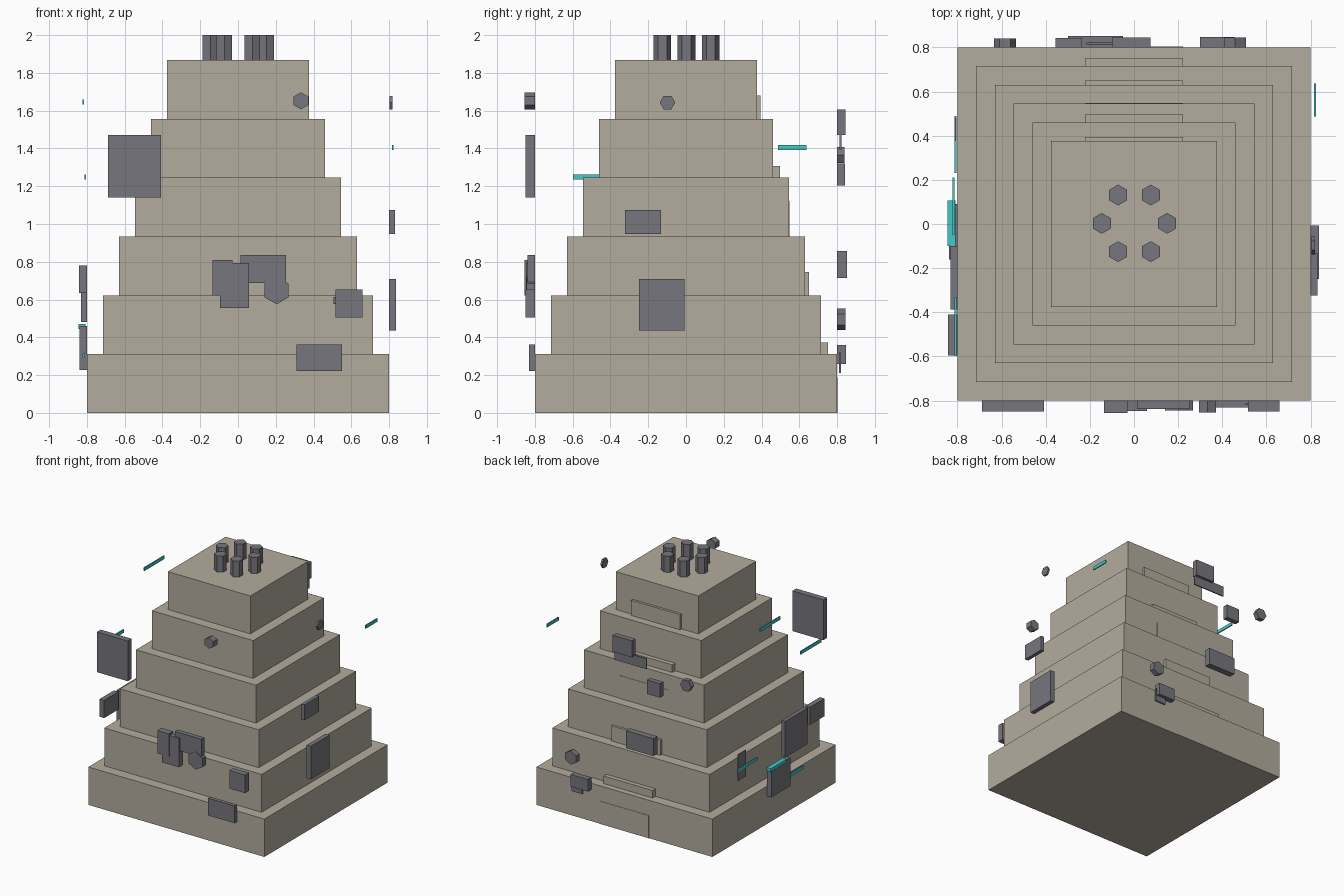
import bpy, math
from mathutils import Matrix

if "Cube" in bpy.data.objects:
    bpy.data.objects.remove(bpy.data.objects["Cube"])


def material(name, rgb):
    m = bpy.data.materials.new(name)
    m.diffuse_color = (*rgb, 1)
    m.use_nodes = True
    m.node_tree.nodes["Principled BSDF"].inputs["Base Color"].default_value = m.diffuse_color
    return m


STONE = material("sandy stone", (0.45, 0.41, 0.34))
GREY = material("slate grey", (0.18, 0.18, 0.205))
CYAN = material("cyan glow", (0.06, 0.58, 0.58))


def finish(name, mat):
    o = bpy.context.object
    o.name = name
    o.data.materials.append(mat)
    return o


def box(name, mat, x, y, z):
    """Box from (min, max) ranges."""
    mid = [(a + b) / 2 for a, b in (x, y, z)]
    bpy.ops.mesh.primitive_cube_add(size=1, location=mid)
    o = finish(name, mat)
    o.data.transform(Matrix.Diagonal([b - a for a, b in (x, y, z)] + [1]))
    return o


def hexagon(name, mat, centre, r, depth, axis="Z", pointed=True):
    """Six-sided prism along an axis; pointed = a corner faces up (or +y)."""
    bpy.ops.mesh.primitive_cylinder_add(vertices=6, radius=r, depth=depth, location=centre)
    o = finish(name, mat)
    m = Matrix.Rotation(0 if pointed else math.radians(30), 4, "Z")
    if axis == "Y":
        m = Matrix.Rotation(math.radians(90), 4, "X") @ m
    elif axis == "X":
        m = (Matrix.Rotation(math.radians(90), 4, "Z")
             @ Matrix.Rotation(math.radians(90), 4, "X") @ m)
    o.data.transform(m)
    return o


# Stepped body: six square tiers
TIER = 1.868 / 6
for i in range(6):
    h = 0.8 - 0.085 * i
    box(f"tier_{i + 1}", STONE, (-h, h), (-h, h), (TIER * i, TIER * (i + 1)))

# Stairway on the back, partly sunk into the tiers
STEP = 1.868 / 10
for i in range(10):
    y = 0.803 - 0.051 * i
    box(f"stair_{i + 1}", STONE, (-0.223, 0.223), (y - 0.1, y), (STEP * i, STEP * (i + 1)))

# Ring of six hexagonal posts on the top
for i in range(6):
    a = math.radians(60 * i)
    hexagon(f"top_post_{i + 1}", GREY,
            (0.002 + 0.148 * math.cos(a), 0.003 + 0.148 * math.sin(a), 1.934), 0.047, 0.132)

# Floating panels on the front: x range, z range, outer depth
for i, (x, z, d) in enumerate([
        ((-0.688, -0.407), (1.14, 1.47), 0.85),
        ((-0.135, -0.03), (0.622, 0.81), 0.855),
        ((-0.095, 0.058), (0.556, 0.794), 0.848),
        ((0.013, 0.254), (0.688, 0.836), 0.838),
        ((0.516, 0.66), (0.506, 0.654), 0.85),
        ((0.31, 0.55), (0.222, 0.363), 0.83)]):
    box(f"front_panel_{i + 1}", GREY, x, (-d, -0.8), z)
box("front_plate", GREY, (0.505, 0.6), (-0.82, -0.812), (0.577, 0.614))
hexagon("front_bolt_low", GREY, (0.204, -0.822, 0.648), 0.073, 0.044, "Y")
hexagon("front_bolt_high", GREY, (0.333, -0.827, 1.652), 0.045, 0.054, "Y")

# Floating panels on the back
for i, (x, z, d) in enumerate([
        ((-0.10, 0.075), (1.47, 1.605), 0.845),
        ((-0.355, -0.235), (1.205, 1.32), 0.842),
        ((-0.30, -0.05), (0.715, 0.857), 0.852),
        ((0.30, 0.455), (0.26, 0.36), 0.847)]):
    box(f"back_panel_{i + 1}", GREY, x, (0.8, d), z)
box("back_plate_high", GREY, (-0.215, 0.075), (0.812, 0.822), (1.395, 1.48))
box("back_plate_low", GREY, (0.37, 0.465), (0.81, 0.82), (0.21, 0.32))
hexagon("back_bolt_high", GREY, (-0.585, 0.82, 1.365), 0.05, 0.04, "Y", False)
hexagon("back_bolt_low", GREY, (0.458, 0.822, 0.495), 0.057, 0.044, "Y")

# Floating panels on the right side
box("right_panel_low", GREY, (0.8, 0.837), (-0.25, -0.007), (0.437, 0.709))
box("right_panel_high", GREY, (0.8, 0.83), (-0.323, -0.132), (0.948, 1.075))
hexagon("right_bolt", GREY, (0.811, -0.098, 1.643), 0.041, 0.016, "X", False)

# Floating panels on the left side
box("left_panel_front", GREY, (-0.842, -0.8), (-0.595, -0.41), (0.635, 0.78))
box("left_panel_middle", GREY, (-0.832, -0.8), (-0.388, -0.10), (0.482, 0.778))
box("left_panel_low", GREY, (-0.838, -0.8), (-0.16, 0.09), (0.228, 0.46))
box("left_plate", GREY, (-0.81, -0.803), (0.375, 0.48), (0.505, 0.72))

# Glowing cyan strips: x range, y range, middle height
for i, (x, y, z) in enumerate([
        ((0.815, 0.824), (0.487, 0.637), 1.405),
        ((-0.823, -0.814), (-0.05, 0.21), 1.645),
        ((-0.813, -0.805), (-0.597, -0.33), 1.248),
        ((-0.845, -0.808), (-0.10, 0.107), 0.458),
        ((-0.813, -0.805), (0.23, 0.49), 0.593),
        ((-0.822, -0.813), (-0.35, -0.09), 0.303)]):
    box(f"light_strip_{i + 1}", CYAN, x, y, (z - 0.0135, z + 0.0135))
